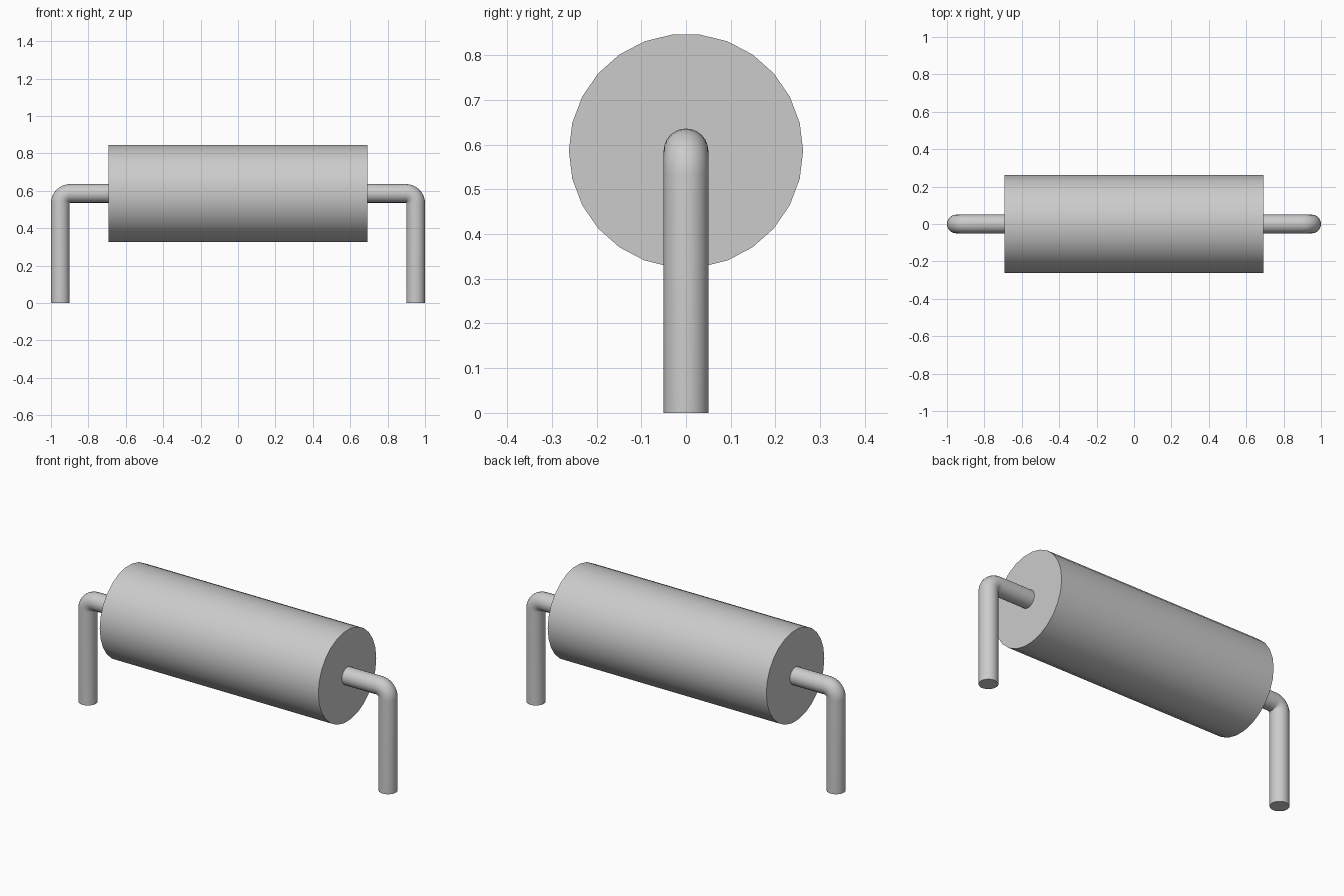
import bpy
import bmesh
import math
from mathutils import Vector

if "Cube" in bpy.data.objects:
    bpy.data.objects.remove(bpy.data.objects["Cube"], do_unlink=True)

AXIS_Z = 0.586       # height of the body axis
BODY_R = 0.262
BODY_HALF = 0.692
WIRE_R = 0.05
LEG_X = 0.95         # centre line of the vertical legs
BEND_R = 0.052       # centre line radius of the elbow

grey = bpy.data.materials.new("plain grey")
grey.use_nodes = True
colour = (0.6, 0.6, 0.6, 1.0)
grey.diffuse_color = colour
grey.node_tree.nodes["Principled BSDF"].inputs["Base Color"].default_value = colour


def sweep(name, stations, radius, sides):
    """Capped tube through (centre, tangent angle) stations in the xz plane."""
    bm = bmesh.new()
    rings = []
    for (x, z), angle in stations:
        across = Vector((-math.sin(angle), 0, math.cos(angle)))
        ring = []
        for i in range(sides):
            t = math.tau * i / sides
            offset = Vector((0, math.cos(t), 0)) + across * math.sin(t)
            ring.append(bm.verts.new(Vector((x, 0, z)) + offset * radius))
        rings.append(ring)
    for a, b in zip(rings, rings[1:]):
        for i in range(sides):
            j = (i + 1) % sides
            bm.faces.new((a[i], a[j], b[j], b[i]))
    bm.faces.new(rings[0][::-1])
    bm.faces.new(rings[-1])
    bmesh.ops.recalc_face_normals(bm, faces=bm.faces[:])
    mesh = bpy.data.meshes.new(name)
    bm.to_mesh(mesh)
    bm.free()
    mesh.materials.append(grey)
    obj = bpy.data.objects.new(name, mesh)
    bpy.context.collection.objects.link(obj)
    bpy.ops.object.select_all(action='DESELECT')
    obj.select_set(True)
    bpy.context.view_layer.objects.active = obj
    bpy.ops.object.shade_smooth_by_angle(angle=math.radians(40))
    return obj


# Cylindrical body lying along x
sweep("body", [((-BODY_HALF, AXIS_Z), 0), ((BODY_HALF, AXIS_Z), 0)], BODY_R, 26)

# Bent wire lead on each end: out of the body, round the elbow, down to the ground
for name, side in (("left_lead", 1), ("right_lead", -1)):
    path = [((BODY_HALF - 0.02, AXIS_Z), 0)]
    for k in range(9):
        a = math.pi / 2 * k / 8
        path.append(((LEG_X - BEND_R + BEND_R * math.sin(a),
                      AXIS_Z - BEND_R + BEND_R * math.cos(a)), -a))
    path.append(((LEG_X, 0), -math.pi / 2))
    sweep(name, [((side * x, z), side * a) for (x, z), a in path], WIRE_R, 24)
